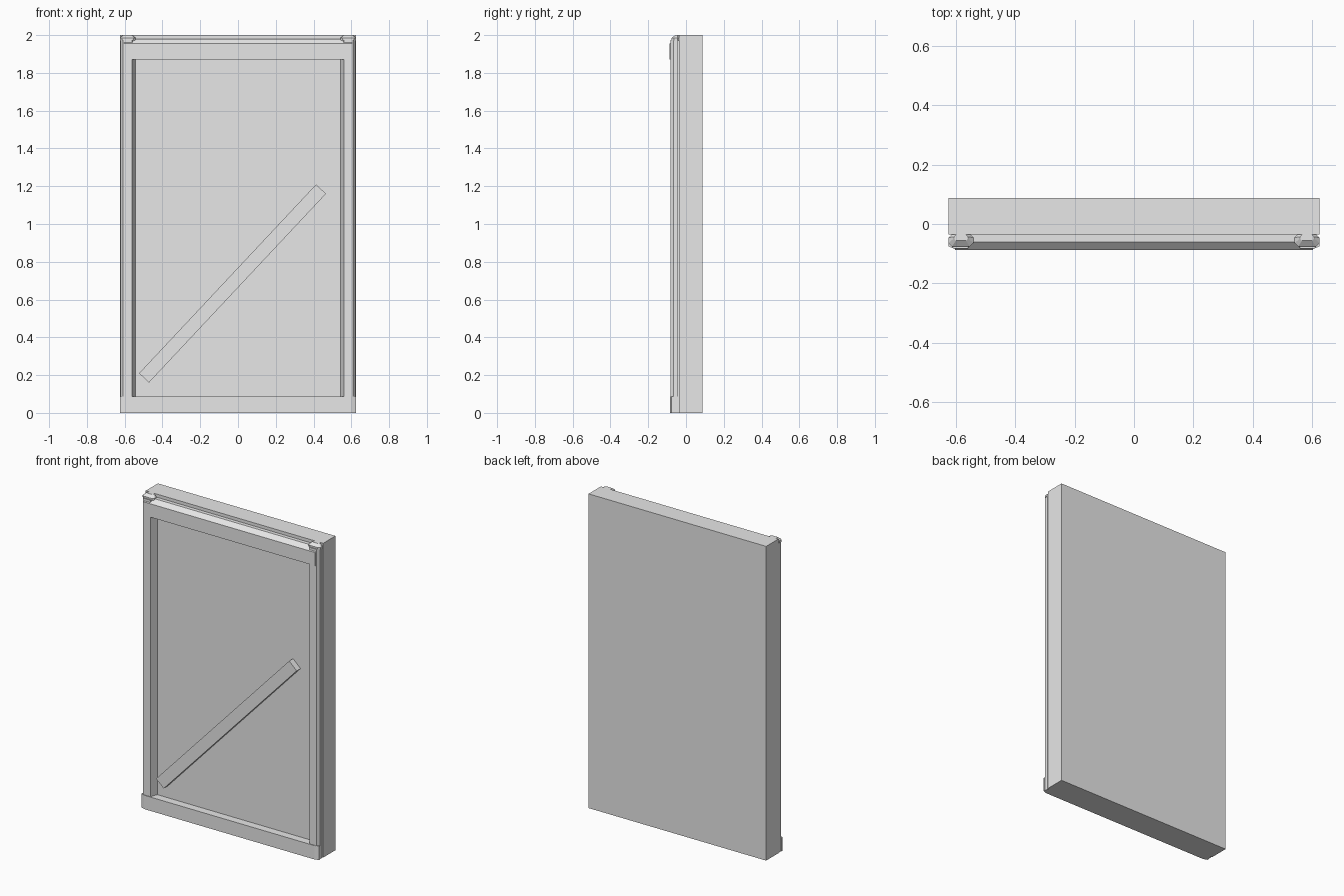
import bpy, bmesh, math
from mathutils import Vector

cube = bpy.data.objects.get("Cube")
if cube:
    bpy.data.objects.remove(cube, do_unlink=True)

grey = bpy.data.materials.new("light grey")
grey.use_nodes = True
grey.diffuse_color = (0.8, 0.8, 0.8, 1)
grey.node_tree.nodes["Principled BSDF"].inputs["Base Color"].default_value = (0.8, 0.8, 0.8, 1)


def loft(name, rings):
    """Skin a list of equal-length rings and close both ends."""
    bm = bmesh.new()
    loops = [[bm.verts.new(p) for p in ring] for ring in rings]
    n = len(loops[0])
    for a, b in zip(loops, loops[1:]):
        for i in range(n):
            j = (i + 1) % n
            bm.faces.new((a[i], a[j], b[j], b[i]))
    bm.faces.new(loops[0][::-1])
    bm.faces.new(loops[-1])
    bmesh.ops.recalc_face_normals(bm, faces=bm.faces)
    mesh = bpy.data.meshes.new(name)
    bm.to_mesh(mesh)
    bm.free()
    mesh.materials.append(grey)
    ob = bpy.data.objects.new(name, mesh)
    bpy.context.collection.objects.link(ob)
    return ob


def extrude_z(name, profile, z0, z1):
    return loft(name, [[(x, y, z) for x, y in profile] for z in (z0, z1)])


def extrude_x(name, profile, half):
    return loft(name, [[(x, y, z) for y, z in profile] for x in (-half, half)])


def box(name, x0, x1, y0, y1, z0, z1):
    return extrude_z(name, [(x0, y0), (x1, y0), (x1, y1), (x0, y1)], z0, z1)


def mirrored(ob):
    ob.modifiers.new("both sides", "MIRROR")


def octagon(x0, x1, y0, y1, cut, z):
    return [(x0 + cut, y0, z), (x1 - cut, y0, z), (x1, y0 + cut, z), (x1, y1 - cut, z),
            (x1 - cut, y1, z), (x0 + cut, y1, z), (x0, y1 - cut, z), (x0, y0 + cut, z)]


BACK = -0.036  # plane where the frame meets the slab

# Main slab
box("slab", -0.625, 0.625, BACK, 0.087, 0, 2)

# Side stiles with chamfered edges and a thin shadow groove against the slab
stile = [(0.543, BACK), (0.56, -0.082), (0.61, -0.082), (0.622, -0.065),
         (0.622, -0.043), (0.612, -0.043), (0.612, BACK)]
mirrored(extrude_z("side_stile", stile, 0, 1.975))

# Top rail with a sloping upper edge
extrude_x("top_rail", [(BACK, 1.87), (-0.087, 1.87), (-0.087, 1.955),
                       (-0.06, 1.98), (BACK, 1.98)], 0.604)

# Bottom rail with clipped front corners
half_rail = [(0.6, -0.086), (0.625, -0.076), (0.625, -0.066), (0.615, -0.066), (0.615, BACK)]
extrude_z("bottom_rail", half_rail + [(-x, y) for x, y in reversed(half_rail)], 0, 0.088)

# Tapered caps on the upper corners
mirrored(loft("corner_cap", [octagon(0.542, 0.626, -0.076, -0.034, 0.012, 1.972),
                             octagon(0.542, 0.626, -0.076, -0.034, 0.012, 1.985),
                             octagon(0.56, 0.608, -0.056, -0.036, 0.007, 2.0)]))

# Diagonal bar across the recessed panel
bar = box("diagonal_bar", -0.685, 0.685, -0.075, BACK, -0.036, 0.036)
bar.location = Vector((-0.029, 0, 0.685))
bar.rotation_euler.y = -math.radians(46.85)
